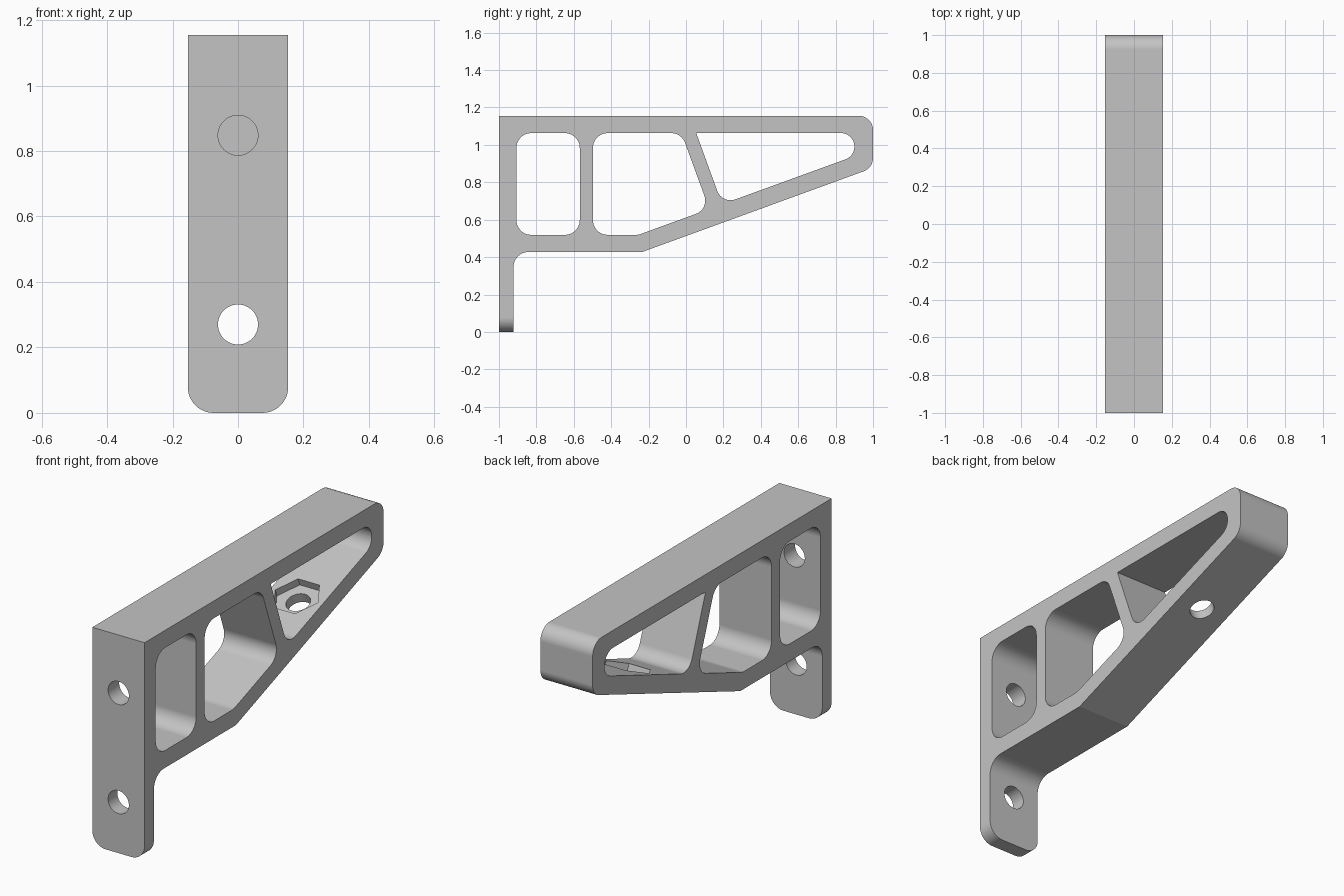
import bpy
import bmesh
import math
from mathutils import Vector, Matrix

cube = bpy.data.objects.get("Cube")
if cube:
    bpy.data.objects.remove(cube, do_unlink=True)

WIDTH = 0.306
HEIGHT = 1.155
SLOPE = math.radians(20)

grey = bpy.data.materials.new("plain_grey")
grey.use_nodes = True
COLOUR = (0.55, 0.55, 0.55, 1)
grey.diffuse_color = COLOUR
grey.node_tree.nodes["Principled BSDF"].inputs["Base Color"].default_value = COLOUR


def rounded(corners):
    """Turn (u, v, radius) corners into an outline with arcs."""
    outline = []
    for i, (u, v, r) in enumerate(corners):
        p = Vector((u, v))
        if r == 0:
            outline.append(p)
            continue
        a = (Vector(corners[i - 1][:2]) - p).normalized()
        b = (Vector(corners[(i + 1) % len(corners)][:2]) - p).normalized()
        half = a.angle(b) / 2
        centre = p + (a + b).normalized() * (r / math.sin(half))
        start = p + a * (r / math.tan(half)) - centre
        end = p + b * (r / math.tan(half)) - centre
        turn = math.atan2(start.x * end.y - start.y * end.x, start.dot(end))
        steps = max(2, math.ceil(abs(turn) / math.radians(8)))
        for k in range(steps + 1):
            outline.append(centre + Matrix.Rotation(turn * k / steps, 2) @ start)
    return outline


def make_object(name, bm):
    bmesh.ops.recalc_face_normals(bm, faces=bm.faces)
    mesh = bpy.data.meshes.new(name)
    bm.to_mesh(mesh)
    bm.free()
    mesh.materials.append(grey)
    obj = bpy.data.objects.new(name, mesh)
    bpy.context.collection.objects.link(obj)
    return obj


def prism(name, corners, place, sweep):
    """Extrude a rounded outline; place maps its (u, v) into space."""
    bm = bmesh.new()
    face = bm.faces.new([bm.verts.new(place(p)) for p in rounded(corners)])
    moved = bmesh.ops.extrude_face_region(bm, geom=[face])["geom"]
    bmesh.ops.translate(bm, vec=sweep, verts=[g for g in moved if isinstance(g, bmesh.types.BMVert)])
    return make_object(name, bm)


def side_prism(name, corners, width):
    return prism(name, corners, lambda p: (-width / 2, p.x, p.y), (width, 0, 0))


def drill(name, sides, radius, depth, location, tilt, spin=0):
    bm = bmesh.new()
    matrix = Matrix.Translation(location) @ Matrix.Rotation(tilt, 4, 'X') @ Matrix.Rotation(spin, 4, 'Z')
    bmesh.ops.create_cone(bm, cap_ends=True, segments=sides, radius1=radius,
                          radius2=radius, depth=depth, matrix=matrix)
    return make_object(name, bm)


def cut(target, cutter, operation='DIFFERENCE'):
    mod = target.modifiers.new(cutter.name, 'BOOLEAN')
    mod.operation = operation
    mod.solver = 'EXACT'
    mod.object = cutter
    bpy.context.view_layer.objects.active = target
    bpy.ops.object.modifier_apply(modifier=mod.name)
    bpy.data.objects.remove(cutter, do_unlink=True)


# Bracket body: mounting plate, level beam and sloping underside
bracket = side_prism("shelf_bracket", [
    (-1, 0, 0), (-0.922, 0, 0), (-0.922, 0.427, 0.08), (-0.235, 0.427, 0),
    (1, 0.877, 0.075), (1, HEIGHT, 0.075), (-1, HEIGHT, 0)], WIDTH)

# Three windows between the struts
windows = {
    "front_window": [(-0.907, 0.519, 0.08), (-0.568, 0.519, 0.08),
                     (-0.568, 1.063, 0.08), (-0.907, 1.063, 0.08)],
    "middle_window": [(-0.498, 0.519, 0.08), (-0.255, 0.519, 0.08), (0.124, 0.657, 0.075),
                      (-0.024, 1.063, 0.08), (-0.498, 1.063, 0.08)],
    "rear_window": [(0.055, 1.063, 0), (0.193, 0.683, 0.075),
                    (0.9, 0.94, 0.071), (0.9, 1.063, 0.071)],
}
for name, corners in windows.items():
    cut(bracket, side_prism(name, corners, 1))

# Rounded lower corners of the mounting plate
half = WIDTH / 2
plate_shape = prism("plate_shape", [
    (-half, 0, 0.078), (half, 0, 0.078), (half, 2, 0), (-half, 2, 0)],
    lambda p: (p.x, -2, p.y), (0, 4, 0))
cut(bracket, plate_shape, 'INTERSECT')

# Two wall screw holes
for z in (0.27, 0.848):
    cut(bracket, drill("screw_hole", 48, 0.061, 0.3, (0, -1, z), math.pi / 2))

# Bolt hole with a hexagonal nut pocket in the sloping arm
nut_seat = Vector((0, 0.49, 0.791))
cut(bracket, drill("bolt_hole", 48, 0.061, 0.3, nut_seat, SLOPE))
cut(bracket, drill("nut_pocket", 6, 0.125, 0.08, nut_seat, SLOPE, math.pi / 2))

# Smooth the fillets while keeping the hard edges
bpy.ops.object.select_all(action='DESELECT')
bracket.select_set(True)
bpy.context.view_layer.objects.active = bracket
bpy.ops.object.shade_smooth_by_angle(angle=math.radians(15))
weighted = bracket.modifiers.new("flat_faces", 'WEIGHTED_NORMAL')
weighted.keep_sharp = True
